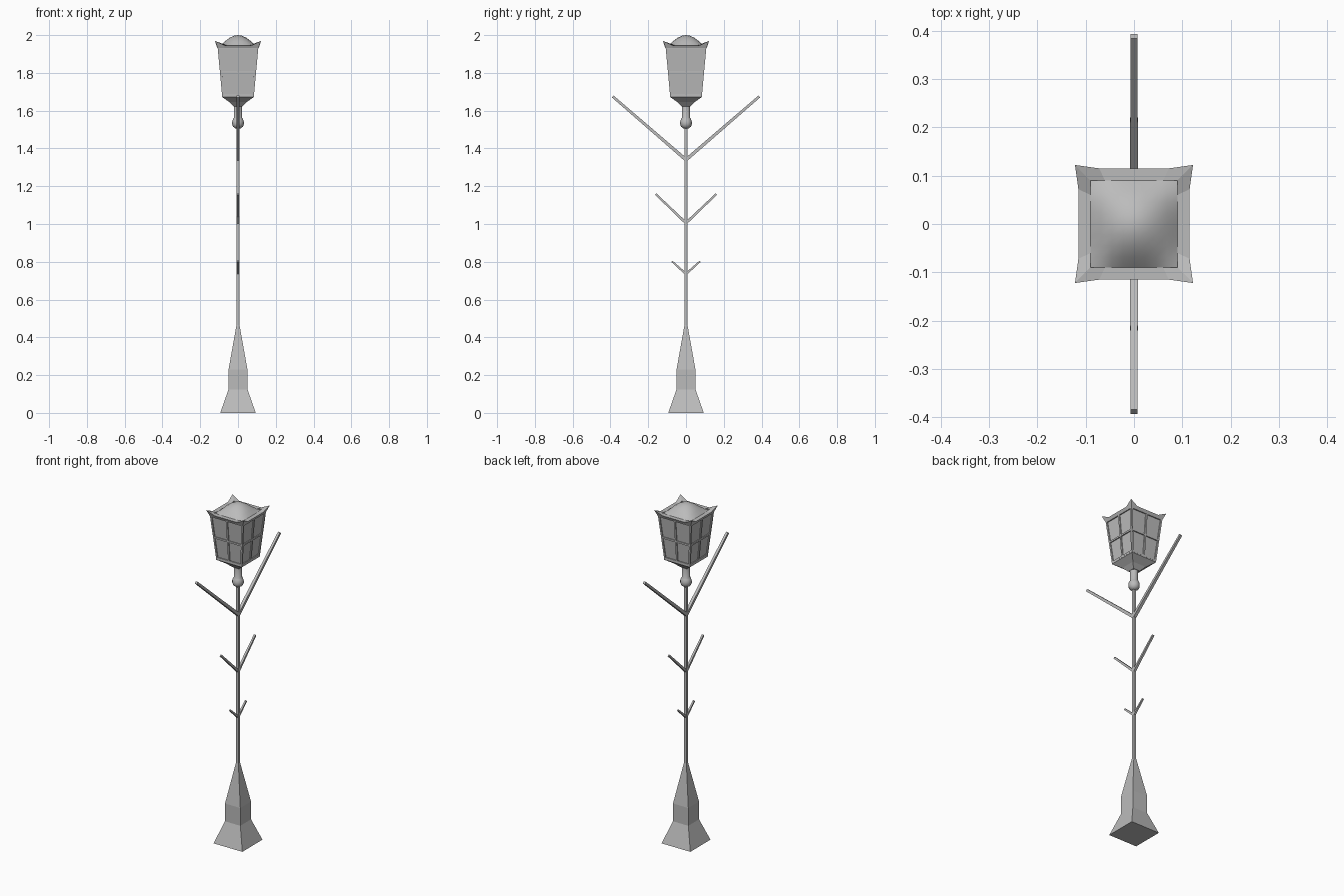
import bpy, bmesh, math
from mathutils import Vector, Matrix

cube = bpy.data.objects.get("Cube")
if cube:
    bpy.data.objects.remove(cube, do_unlink=True)

metal = bpy.data.materials.new("grey_metal")
metal.use_nodes = True
GREY = (0.5, 0.5, 0.5, 1)
metal.diffuse_color = GREY
metal.node_tree.nodes["Principled BSDF"].inputs["Base Color"].default_value = GREY


def finish(bm, name, smooth=None):
    bmesh.ops.recalc_face_normals(bm, faces=bm.faces)
    mesh = bpy.data.meshes.new(name)
    bm.to_mesh(mesh)
    bm.free()
    mesh.materials.append(metal)
    obj = bpy.data.objects.new(name, mesh)
    bpy.context.collection.objects.link(obj)
    if smooth:
        bpy.ops.object.select_all(action="DESELECT")
        obj.select_set(True)
        bpy.context.view_layer.objects.active = obj
        bpy.ops.object.shade_smooth_by_angle(angle=math.radians(smooth))
    return obj


def loft(bm, rings, closed=False):
    """Skin rings of points; cap the ends, or join last to first."""
    loops = [[bm.verts.new(p) for p in ring] for ring in rings]
    n = len(loops[0])
    pairs = list(zip(loops, loops[1:]))
    if closed:
        pairs.append((loops[-1], loops[0]))
    else:
        bm.faces.new(loops[0])
        bm.faces.new(loops[-1])
    for a, b in pairs:
        for i in range(n):
            j = (i + 1) % n
            bm.faces.new((a[i], a[j], b[j], b[i]))


def square(h, z):
    return [(-h, -h, z), (h, -h, z), (h, h, z), (-h, h, z)]


def circle(r, z, n=12):
    return [(r * math.cos(math.tau * i / n), r * math.sin(math.tau * i / n), z)
            for i in range(n)]


def bar(bm, start, end, w0, w1):
    """Square tapered bar between two points."""
    start, end = Vector(start), Vector(end)
    d = (end - start).normalized()
    side = d.cross(Vector((0, 0, 1)))
    side = side.normalized() if side.length > 0.3 else Vector((1, 0, 0))
    up = side.cross(d)
    loft(bm, [[p + side * a * w + up * b * w
               for a, b in ((-1, -1), (1, -1), (1, 1), (-1, 1))]
              for p, w in ((start, w0), (end, w1))])


# Square pedestal tapering into the pole
bm = bmesh.new()
loft(bm, [square(h, z) for h, z in
          ((0.094, 0), (0.05, 0.125), (0.05, 0.23), (0.008, 0.465))])
finish(bm, "pedestal")
bm = bmesh.new()
loft(bm, [square(0.008, 0.45), square(0.008, 1.52)])
finish(bm, "pole")

# Three pairs of branches
for name, z0, y1, z1, w in (("lower", 0.735, 0.075, 0.803, 0.006),
                            ("middle", 1.005, 0.16, 1.158, 0.007),
                            ("upper", 1.34, 0.388, 1.675, 0.009)):
    for side, s in (("front", -1), ("back", 1)):
        bm = bmesh.new()
        bar(bm, (0, 0, z0), (0, s * y1, z1), w, w * 0.75)
        finish(bm, f"{name}_{side}_branch")

# Collar knob and neck
bm = bmesh.new()
loft(bm, [circle(r, z) for r, z in
          ((0.012, 1.505), (0.026, 1.515), (0.031, 1.528), (0.031, 1.542),
           (0.026, 1.556), (0.022, 1.562), (0.022, 1.635))])
finish(bm, "collar_and_neck", 40)

# Flared lantern floor
bm = bmesh.new()
loft(bm, [square(h, z) for h, z in
          ((0.022, 1.622), (0.045, 1.645), (0.084, 1.672), (0.084, 1.684))])
finish(bm, "lantern_floor")

# Panes
ZB, ZT = 1.678, 1.938


def half(z):
    return 0.084 + (z - ZB) / (ZT - ZB) * 0.024


bm = bmesh.new()
loft(bm, [square(half(z) - 0.006, z) for z in (ZB, ZT)])
finish(bm, "lantern_panes")

# Window bars on four sides
bm = bmesh.new()
T = 0.005
for k in range(4):
    turn = Matrix.Rotation(k * math.pi / 2, 3, "Z")
    b, t = half(ZB) - T, half(ZT) - T
    bar(bm, turn @ Vector((b, -b, ZB)), turn @ Vector((t, -t, ZT)), T, T)
    bar(bm, turn @ Vector((0, -b, ZB)), turn @ Vector((0, -t, ZT)), T, T)
    for z in (ZB + T, 1.806, ZT - T):
        h = half(z) - T
        bar(bm, turn @ Vector((-h, -h, z)), turn @ Vector((h, -h, z)), T, T)
finish(bm, "window_bars")


# Crown rim with upturned corners
def crown(edge, tip, bend, z_edge, z_tip):
    ring = []
    for k in range(4):
        turn = Matrix.Rotation(k * math.pi / 2, 3, "Z")
        for p in ((-tip, -tip, z_tip), (-bend, -edge, z_edge), (bend, -edge, z_edge)):
            ring.append(turn @ Vector(p))
    return ring


bm = bmesh.new()
loft(bm, [crown(0.107, 0.107, 0.07, 1.93, 1.93),
          crown(0.115, 0.122, 0.072, 1.946, 1.969),
          crown(0.09, 0.09, 0.06, 1.946, 1.95),
          crown(0.09, 0.09, 0.06, 1.93, 1.93)], closed=True)
finish(bm, "crown_rim")

# Domed square roof
bm = bmesh.new()
bmesh.ops.create_grid(bm, x_segments=8, y_segments=8, size=0.091)
for v in bm.verts:
    u, w = v.co.x / 0.091, v.co.y / 0.091
    v.co.z = 1.945 + 0.055 * math.cos(u * math.pi / 2) ** 0.9 * math.cos(w * math.pi / 2) ** 0.9 \
        if max(abs(u), abs(w)) < 0.99 else 1.945
finish(bm, "domed_roof", 60)
